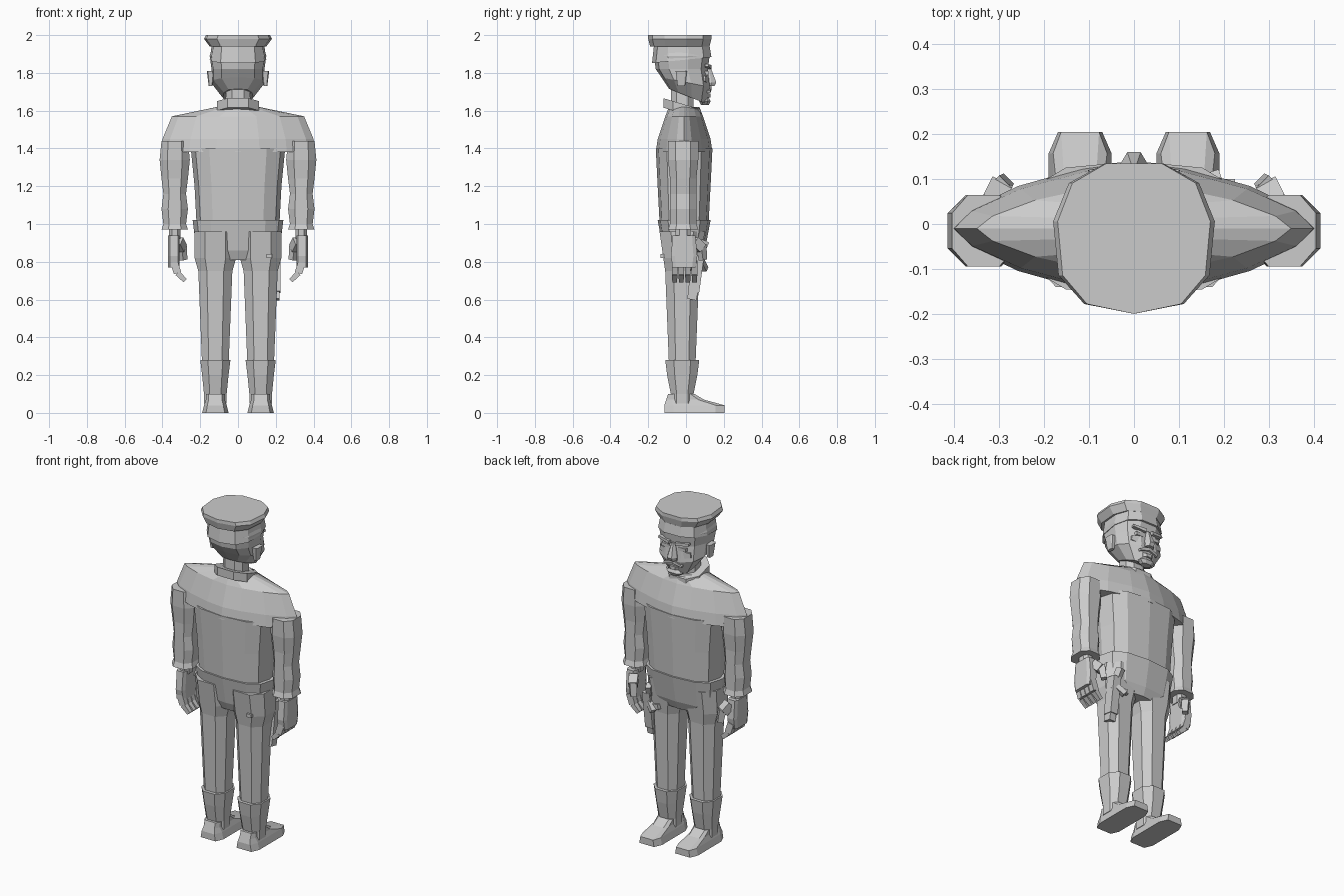
import bpy, bmesh, math
from mathutils import Vector

default_cube = bpy.data.objects.get("Cube")
if default_cube:
    bpy.data.objects.remove(default_cube)

grey = bpy.data.materials.new("light_grey")
grey.use_nodes = True
tone = (0.6, 0.6, 0.6, 1)
grey.diffuse_color = tone
grey.node_tree.nodes["Principled BSDF"].inputs["Base Color"].default_value = tone


def finish(name, bm):
    """Turn a bmesh into a flat-shaded grey object."""
    bmesh.ops.recalc_face_normals(bm, faces=bm.faces)
    mesh = bpy.data.meshes.new(name)
    bm.to_mesh(mesh)
    bm.free()
    mesh.materials.append(grey)
    part = bpy.data.objects.new(name, mesh)
    bpy.context.collection.objects.link(part)


def signed_power(value, power):
    return math.copysign(abs(value) ** power, value)


def outline(count, squareness, offset=0.0):
    """Superellipse scaled to fill a unit box, starting at the back."""
    points = []
    for i in range(count):
        angle = math.tau * (i + offset) / count
        points.append((signed_power(math.sin(angle), 2 / squareness),
                       signed_power(-math.cos(angle), 2 / squareness)))
    widest = max(abs(u) for u, v in points)
    deepest = max(abs(v) for u, v in points)
    return [(u / widest, v / deepest) for u, v in points]


def loft(name, shape, centre, levels, side=1):
    """Skin an outline through levels of (z, half width, half depth, y shift, lean)."""
    bm = bmesh.new()
    rings = []
    for z, half_width, half_depth, *extra in levels:
        shift, lean = (extra + [0, 0])[:2]
        ring = []
        for u, v in shape:
            x = side * (centre[0] + u * half_width)
            y = centre[1] + shift + v * half_depth
            ring.append(bm.verts.new((x, y, z + lean * y)))
        rings.append(ring)
    for lower, upper in zip(rings, rings[1:]):
        for i in range(len(shape)):
            bm.faces.new((lower[i - 1], lower[i], upper[i], upper[i - 1]))
    bm.faces.new(rings[0])
    bm.faces.new(rings[-1])
    finish(name, bm)


def bar(name, start, end, across, thick, taper=1, side=1):
    """Tapered box from start to end; the across size stays horizontal."""
    mirror = Vector((side, 1, 1))
    start, end = Vector(start) * mirror, Vector(end) * mirror
    axis = end - start
    turn = axis.to_track_quat("Z", "Y")
    bm = bmesh.new()
    bmesh.ops.create_cube(bm, size=1)
    for vert in bm.verts:
        scale = taper if vert.co.z > 0 else 1
        size = Vector((across * scale, thick * scale, axis.length))
        vert.co = turn @ (vert.co * size) + (start + end) / 2
    finish(name, bm)


def both(make, name, *settings):
    """Build a part on the left and its mirror image on the right."""
    make("left_" + name, *settings, side=1)
    make("right_" + name, *settings, side=-1)


rounded = outline(8, 2.5, offset=0.5)
boxy = outline(8, 5, offset=0.5)
trunk = outline(12, 2.8)
lens = outline(16, 1.5)
skull = outline(11, 2.5)

# Torso, shoulder yoke and hips
middle = (0, -.01)
loft("torso", trunk, middle, [(1.01, .22, .13), (1.2, .23, .14), (1.4, .25, .15)])
loft("shoulder_yoke", lens, middle, [(1.38, .41, .15), (1.45, .4, .14),
                                     (1.57, .35, .1), (1.62, .11, .08)])
loft("hips", trunk, middle, [(.81, .13, .09), (.86, .22, .11), (1.02, .24, .14)])

# Collar and neck
throat = (0, -.02)
loft("collar", rounded, throat, [(1.58, .11, .1, 0, -.3), (1.63, .11, .1, 0, -.3)])
loft("neck", rounded, throat, [(1.58, .07, .06), (1.76, .06, .06)])

# Head and cap
loft("head", skull, throat, [(1.68, .08, .1, .03, -.4), (1.75, .14, .13, .02, -.2),
                             (1.82, .14, .14), (1.89, .15, .15), (1.95, .13, .14)])
loft("cap_band", skull, throat, [(1.87, .15, .16, 0, .1), (1.94, .14, .15)])
loft("cap_crown", skull, (0, -.03), [(1.94, .15, .16), (1.98, .18, .17), (2, .17, .17)])

# Face
loft("nose", rounded, (0, .11), [(1.73, .03, .04), (1.75, .03, .05), (1.83, .01, .02)])
loft("lower_lip", rounded, (0, .1), [(1.67, .03, .03), (1.69, .04, .03)])
loft("chin", rounded, (0, .1), [(1.63, .03, .02), (1.65, .05, .03), (1.67, .03, .02)])
both(bar, "moustache", (0, .12, 1.72), (.06, .12, 1.7), .03, .02, .6)
both(bar, "eyebrow", (.02, .12, 1.83), (.1, .11, 1.84), .03, .02, .7)
both(bar, "eye", (.03, .11, 1.8), (.08, .11, 1.8), .02, .02)
both(bar, "cheek", (.04, .1, 1.76), (.1, .09, 1.77), .04, .04, .7)
both(loft, "ear", boxy, (.145, -.025), [(1.73, .01, .02), (1.81, .02, .03)])

# Sleeves, bulging at the elbow and the forearm
arm = (.335, -.015)
both(loft, "sleeve", rounded, arm, [(1, .06, .07), (1.08, .07, .07), (1.16, .06, .07),
                                    (1.24, .07, .07), (1.34, .08, .08), (1.44, .07, .08)])
both(loft, "cuff", rounded, arm, [(.97, .07, .08), (1, .06, .07)])

# Hands with inward-curled fingers
both(loft, "wrist", rounded, arm, [(.92, .03, .04), (.98, .03, .04)])
both(loft, "palm", boxy, (.34, -.01), [(.77, .03, .06), (.83, .03, .07), (.94, .03, .06)])
for number in range(4):
    y = -.06 + number * .035
    knuckle, joint, tip = (.34, y, .8), (.32, y, .74), (.28, y, .7)
    both(bar, f"finger_{number}", knuckle, joint, .03, .04)
    both(bar, f"fingertip_{number}", joint, tip, .03, .03, .8)
both(bar, "thumb_base", (.32, .04, .91), (.3, .08, .87), .05, .05)
both(bar, "thumb", (.3, .08, .89), (.29, .09, .81), .04, .04, .8)

# Legs, boots and shoes
leg = (.12, -.02)
both(loft, "leg", rounded, leg, [(.25, .07, .07), (.5, .08, .08), (.75, .09, .09),
                                 (.82, .11, .1), (.96, .11, .12)])
both(loft, "boot", rounded, leg, [(.05, .06, .06), (.1, .06, .06),
                                  (.2, .07, .08), (.28, .08, .09)])
both(loft, "shoe", boxy, (.12, .045), [(0, .07, .16), (.04, .06, .16),
                                       (.07, .05, .1, -.05), (.1, .05, .07, -.07)])

# Sidearm strapped to the left thigh
bar("holster", (.2, .07, .86), (.2, .04, .64), .05, .06)
bar("sidearm_barrel", (.2, .05, .7), (.2, .03, .6), .04, .05)
bar("sidearm_grip", (.19, .07, .84), (.18, .1, .91), .03, .04)
bar("sidearm_guard", (.19, .08, .8), (.15, .1, .76), .03, .03)
bar("sidearm_strap", (.22, .06, .77), (.12, .08, .79), .03, .03)
bar("back_stud", (.15, -.12, .83), (.18, -.12, .83), .03, .02)
